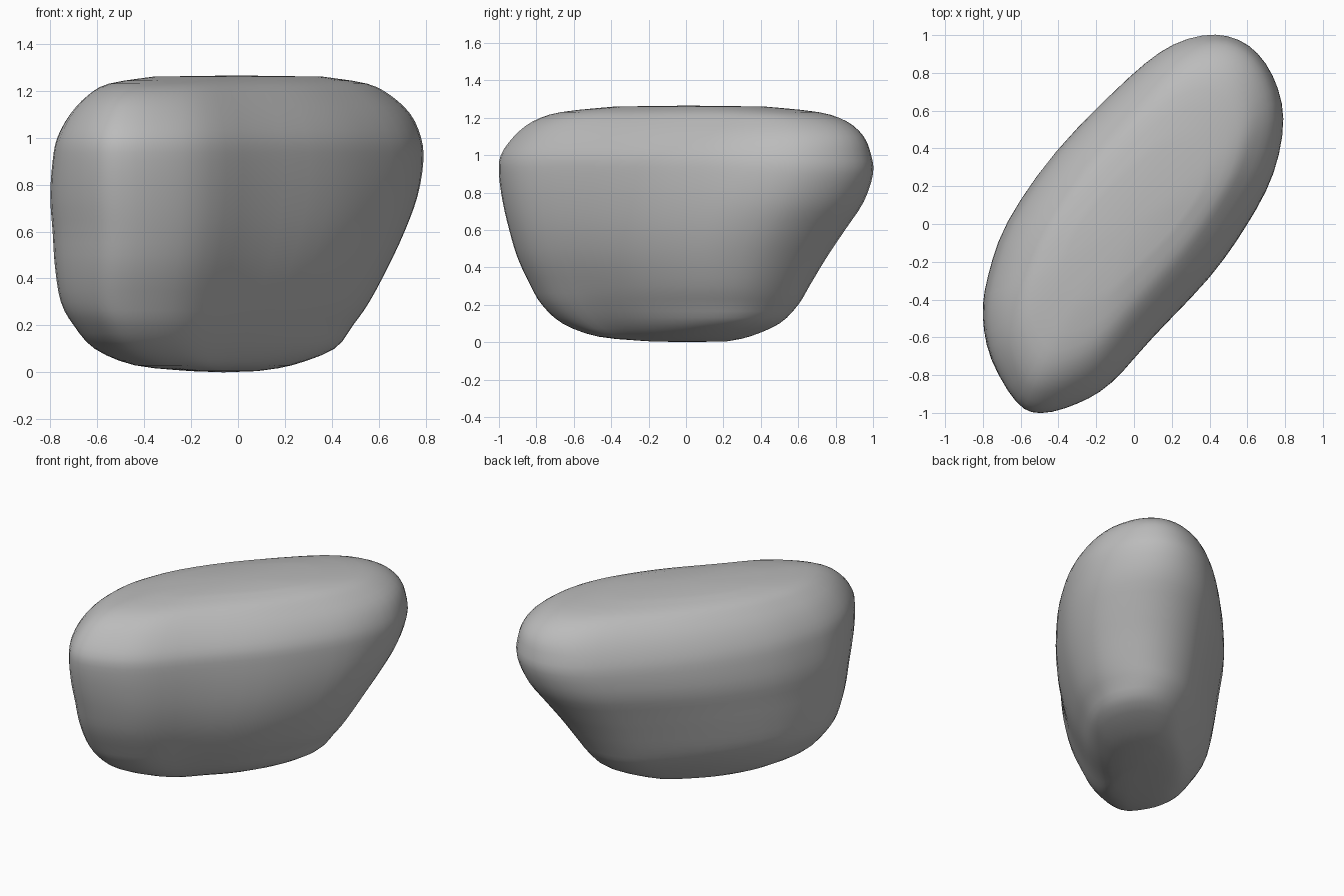
import bpy
import bmesh
import math
from mathutils import Vector, Matrix

default_cube = bpy.data.objects.get("Cube")
if default_cube:
    bpy.data.objects.remove(default_cube, do_unlink=True)

STEPS = 3                      # smooth steps between neighbouring points
TILT = math.radians(55)        # heading of the long axis


def spline(points, closed):
    """Resample tuples with a Catmull-Rom curve."""
    count = len(points)
    pick = (lambda i: points[i % count]) if closed else (
        lambda i: points[max(min(i, count - 1), 0)])
    result = []
    for i in range(count if closed else count - 1):
        for step in range(STEPS):
            t = step / STEPS
            result.append(tuple(
                b + t / 2 * (c - a + t * (2*a - 5*b + 4*c - d + t * (3*(b - c) + d - a)))
                for a, b, c, d in zip(pick(i - 1), pick(i), pick(i + 1), pick(i + 2))))
    if not closed:
        result.append(points[-1])
    return result


def fit(values, low, high):
    """Stretch values so that they run from low to high."""
    bottom, top = min(values), max(values)
    return [low + (v - bottom) / (top - bottom) * (high - low) for v in values]


def ring_at(outline, level):
    """Outline squeezed along and across its axis, then fitted to its extents."""
    z, x_low, x_high, y_low, y_high, length, width = level
    turn = Matrix.Rotation(TILT, 2)
    squeeze = turn @ Matrix.Diagonal((length, width)) @ turn.transposed()
    points = [squeeze @ Vector(p) for p in outline]
    xs = fit([p.x for p in points], x_low, x_high)
    ys = fit([p.y for p in points], y_low, y_high)
    return [Vector((x, y, z)) for x, y in zip(xs, ys)]


# Widest outline of the stone, seen from above
outline = spline([
    (.42, 1), (.6, .94), (.73, .78), (.79, .55), (.74, .27), (.6, 0),
    (.4, -.28), (.1, -.6), (-.12, -.84), (-.3, -.95), (-.5, -1),
    (-.63, -.94), (-.76, -.72), (-.8, -.5), (-.77, -.28), (-.66, .02),
    (-.4, .4), (-.03, .78), (.2, .95)], True)

# Height, x extents, y extents, length ratio, width ratio
levels = spline([
    (.005, -.2, .08, -.2, .22, .2, .26),
    (.03, -.44, .23, -.47, .34, .42, .46),
    (.1, -.61, .41, -.66, .5, .62, .59),
    (.2, -.7, .49, -.77, .6, .71, .71),
    (.3, -.755, .56, -.83, .66, .77, .8),
    (.45, -.78, .64, -.9, .75, .85, .9),
    (.6, -.79, .71, -.945, .85, .91, .96),
    (.75, -.8, .765, -.98, .95, .97, 1),
    (.9, -.79, .79, -1, 1, 1, .99),
    (1, -.77, .78, -.99, .99, .98, .94),
    (1.1, -.715, .735, -.92, .95, .94, .84),
    (1.18, -.64, .65, -.82, .86, .86, .71),
    (1.23, -.55, .55, -.67, .71, .72, .57),
    (1.26, -.36, .36, -.38, .42, .45, .36)], False)

# Loft the rings and close both ends with a fan
bm = bmesh.new()
rings = [[bm.verts.new(p) for p in ring_at(outline, level)] for level in levels]
count = len(outline)
for lower, upper in zip(rings, rings[1:]):
    for i in range(count):
        j = (i + 1) % count
        bm.faces.new((lower[i], lower[j], upper[j], upper[i]))
for ring, height in ((rings[0], 0), (rings[-1], 1.265)):
    centre = sum((v.co for v in ring), Vector()) / count
    tip = bm.verts.new((centre.x, centre.y, height))
    for i in range(count):
        bm.faces.new((ring[i], ring[(i + 1) % count], tip))
bmesh.ops.recalc_face_normals(bm, faces=bm.faces)

mesh = bpy.data.meshes.new("stone")
bm.to_mesh(mesh)
bm.free()
mesh.shade_smooth()
stone = bpy.data.objects.new("stone", mesh)
bpy.context.collection.objects.link(stone)

# Plain grey stone colour
grey = bpy.data.materials.new("stone_grey")
grey.use_nodes = True
colour = (.5, .5, .5, 1)
grey.diffuse_color = colour
grey.node_tree.nodes["Principled BSDF"].inputs["Base Color"].default_value = colour
mesh.materials.append(grey)
